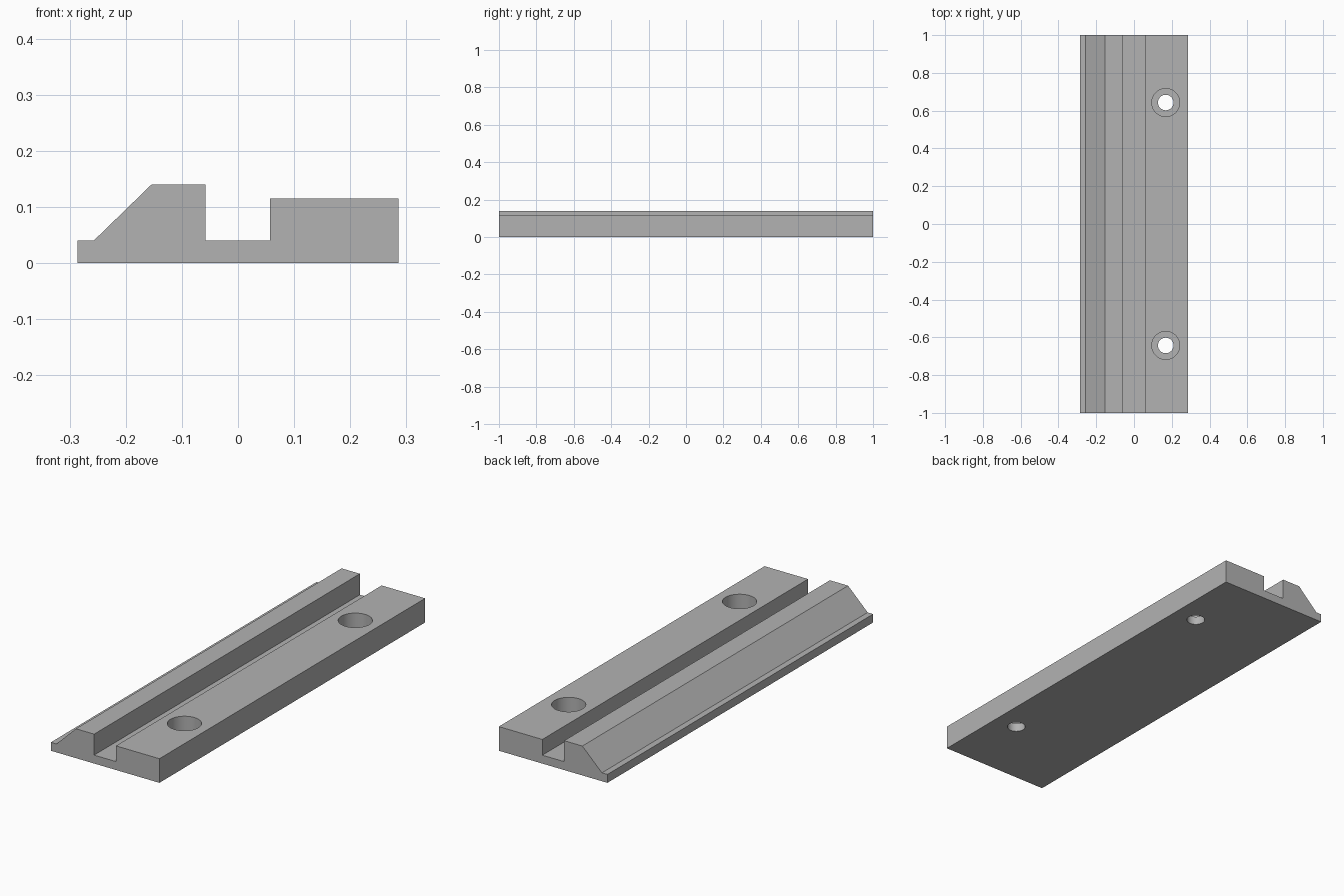
import bpy
import bmesh
import math
from mathutils import Matrix

if "Cube" in bpy.data.objects:
    bpy.data.objects.remove(bpy.data.objects["Cube"])

HALF_LEN = 1.0
HOLE_X, HOLE_Y = 0.168, 0.643

grey = bpy.data.materials.new("plain grey")
grey.diffuse_color = (0.45, 0.45, 0.45, 1)
grey.use_nodes = True
grey.node_tree.nodes["Principled BSDF"].inputs["Base Color"].default_value = grey.diffuse_color


def new_object(name, bm):
    bmesh.ops.recalc_face_normals(bm, faces=bm.faces)
    mesh = bpy.data.meshes.new(name)
    bm.to_mesh(mesh)
    bm.free()
    obj = bpy.data.objects.new(name, mesh)
    bpy.context.collection.objects.link(obj)
    mesh.materials.append(grey)
    return obj


def drill(name, y, radius, z0, z1):
    bm = bmesh.new()
    bmesh.ops.create_cone(bm, cap_ends=True, segments=64, radius1=radius,
                          radius2=radius, depth=z1 - z0,
                          matrix=Matrix.Translation((HOLE_X, y, (z0 + z1) / 2)))
    obj = new_object(name, bm)
    obj.hide_render = True
    obj.hide_set(True)
    return obj


# Rail body: bevelled rib, channel and wide shoulder extruded along y
profile = [(-0.286, 0), (0.286, 0), (0.286, 0.115), (0.057, 0.115),
           (0.057, 0.04), (-0.058, 0.04), (-0.058, 0.14),
           (-0.154, 0.14), (-0.257, 0.04), (-0.286, 0.04)]
bm = bmesh.new()
face = bm.faces.new([bm.verts.new((x, -HALF_LEN, z)) for x, z in profile])
ext = bmesh.ops.extrude_face_region(bm, geom=[face])
bmesh.ops.translate(bm, vec=(0, 2 * HALF_LEN, 0),
                    verts=[v for v in ext["geom"] if isinstance(v, bmesh.types.BMVert)])
rail = new_object("rail", bm)

# Counterbored screw holes
for side, y in (("front", -HOLE_Y), ("back", HOLE_Y)):
    for part, radius, z0 in (("counterbore", 0.074, 0.04), ("screw_hole", 0.041, -0.1)):
        cut = rail.modifiers.new(f"{side}_{part}", 'BOOLEAN')
        cut.operation = 'DIFFERENCE'
        cut.solver = 'EXACT'
        cut.object = drill(f"{side}_{part}_cutter", y, radius, z0, 0.3)

# Apply the cuts, then smooth the hole walls only
bpy.context.view_layer.objects.active = rail
rail.select_set(True)
for mod in list(rail.modifiers):
    bpy.ops.object.modifier_apply(modifier=mod.name)
for obj in [o for o in bpy.data.objects if o.name.endswith("cutter")]:
    bpy.data.objects.remove(obj)
bpy.ops.object.shade_smooth_by_angle(angle=math.radians(30))
